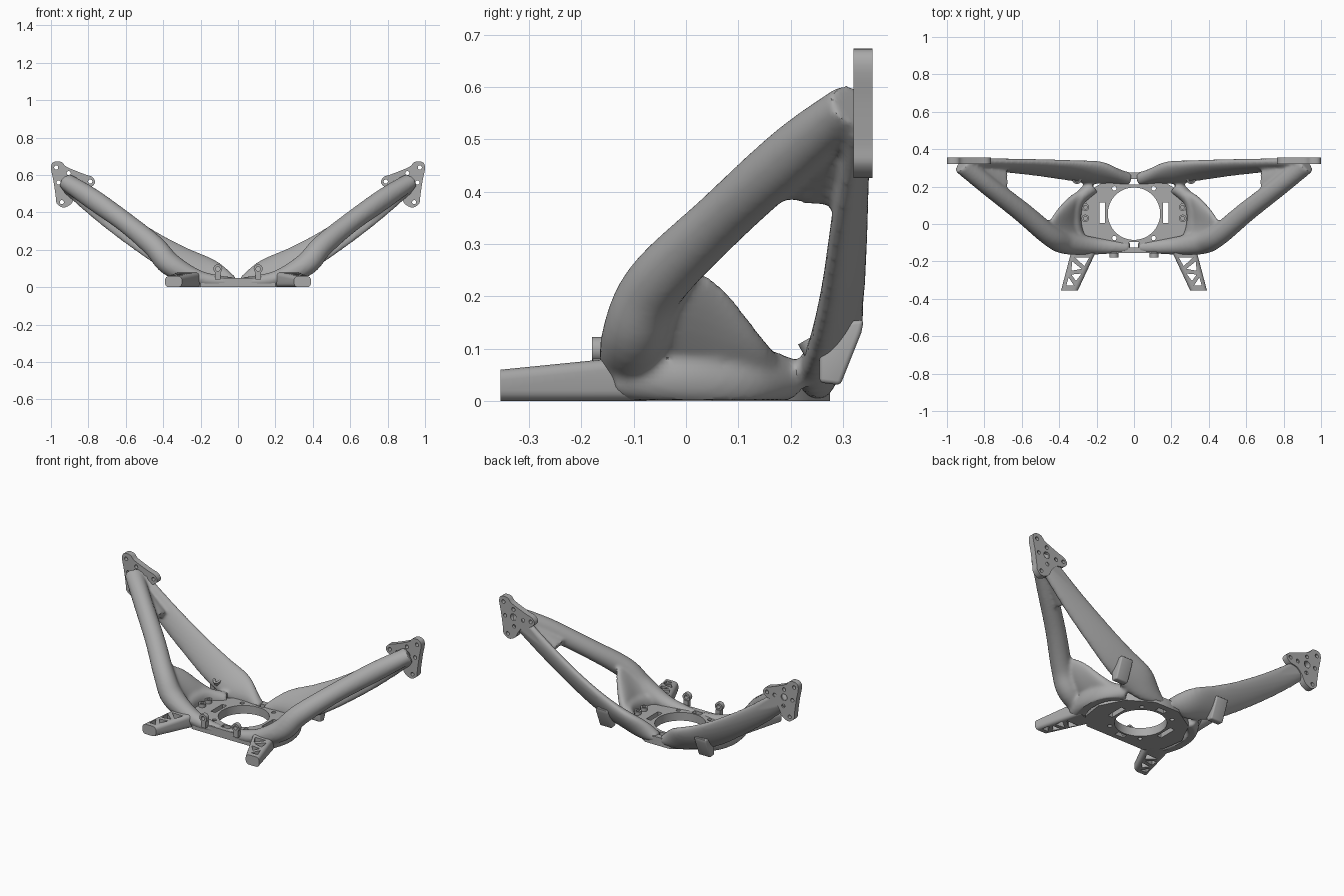
import bpy
import bmesh
from math import cos, sin, pi, radians
from mathutils import Vector, Matrix

old = bpy.data.objects.get("Cube")
if old:
    bpy.data.objects.remove(old, do_unlink=True)

# Material
grey = bpy.data.materials.new("plain grey")
grey.use_nodes = True
colour = (0.4, 0.4, 0.4, 1)
grey.diffuse_color = colour
grey.node_tree.nodes["Principled BSDF"].inputs["Base Color"].default_value = colour


# Helpers
def spline(points, steps, closed=False):
    """Smooth curve through points of any dimension."""
    pts = [Vector(p) for p in points]
    count = len(pts)

    def at(i):
        return pts[i % count] if closed else pts[min(max(i, 0), count - 1)]

    out = []
    for i in range(count if closed else count - 1):
        a, b, c, d = at(i - 1), at(i), at(i + 1), at(i + 2)
        for s in range(steps):
            t = s / steps
            out.append((b * 2 + (c - a) * t + (a * 2 - b * 5 + c * 4 - d) * t * t
                        + (b * 3 - a - c * 3 + d) * t * t * t) / 2)
    return out if closed else out + [pts[-1]]


def circle(x, y, radius, sides=24):
    angles = [2 * pi * i / sides for i in range(sides)]
    return [(x + radius * cos(a), y + radius * sin(a)) for a in angles]


def rectangle(x, y, width, depth):
    w, d = width / 2, depth / 2
    return [(x - w, y - d), (x + w, y - d), (x + w, y + d), (x - w, y + d)]


def add_prism(bm, outline, low, high, axis):
    """Extrude a flat outline along one world axis."""
    def place(p, t):
        co = list(p)
        co.insert(axis, t)
        return bm.verts.new(co)

    skin(bm, [[place(p, t) for p in outline] for t in (low, high)])


def skin(bm, rings):
    sides = len(rings[0])
    for a, b in zip(rings, rings[1:]):
        for i in range(sides):
            j = (i + 1) % sides
            bm.faces.new((a[i], a[j], b[j], b[i]))
    bm.faces.new(rings[0])
    bm.faces.new(rings[-1])


def add_loft(bm, sections):
    """Skin ellipses given as centre and two half axes."""
    skin(bm, [[bm.verts.new(centre + u * x + v * y) for x, y in circle(0, 0, 1)]
              for centre, u, v in sections])


def add_tube(bm, stations):
    """Loft along a path of x, y, z, half width, half height, roll in degrees."""
    path = spline(stations, 6)
    sections = []
    for i, p in enumerate(path):
        before, after = path[max(i - 1, 0)], path[min(i + 1, len(path) - 1)]
        along = (Vector(after[:3]) - Vector(before[:3])).normalized()
        side = along.cross(Vector((0, 0, 1))).normalized()
        side.rotate(Matrix.Rotation(radians(-p[5]), 3, along))
        sections.append((Vector(p[:3]), side * p[3], side.cross(along) * p[4]))
    add_loft(bm, sections)


def add_web(bm, stations, thickness):
    """Loft a thin skin between two edges, given as pairs of points."""
    path = spline(stations, 5)
    sections = []
    for i, p in enumerate(path):
        along = path[min(i + 1, len(path) - 1)] - path[max(i - 1, 0)]
        low, high = Vector(p[:3]), Vector(p[3:])
        u = (high - low) / 2
        sections.append(((low + high) / 2, u, Vector(along[3:]).cross(u).normalized() * thickness))
    add_loft(bm, sections)


def make_object(name, bm):
    bmesh.ops.recalc_face_normals(bm, faces=bm.faces)
    mesh = bpy.data.meshes.new(name)
    bm.to_mesh(mesh)
    bm.free()
    mesh.materials.append(grey)
    obj = bpy.data.objects.new(name, mesh)
    bpy.context.collection.objects.link(obj)
    return obj


def prism(name, outline, low, high, axis):
    bm = bmesh.new()
    add_prism(bm, outline, low, high, axis)
    return make_object(name, bm)


def modify(obj, kind, **settings):
    bpy.context.view_layer.objects.active = obj
    mod = obj.modifiers.new(kind.lower(), kind)
    for key, value in settings.items():
        setattr(mod, key, value)
    bpy.ops.object.modifier_apply(modifier=mod.name)


def cut(obj, outlines, low, high, axis):
    bm = bmesh.new()
    for outline in outlines:
        add_prism(bm, outline, low, high, axis)
    cutter = make_object("cutter", bm)
    cutter.hide_render = True
    modify(obj, "BOOLEAN", operation="DIFFERENCE", solver="EXACT", object=cutter)
    bpy.data.objects.remove(cutter, do_unlink=True)


def finish(obj, mirrored=True):
    if mirrored:
        modify(obj, "MIRROR", use_mirror_merge=False)
    bpy.ops.object.select_all(action="DESELECT")
    obj.select_set(True)
    bpy.context.view_layer.objects.active = obj
    bpy.ops.object.shade_smooth_by_angle(angle=radians(35))


# Blended body: front arm, slanted rear arm, side rail, side web and arm-tip web
hole_y, hole_radius = 0.055, 0.14
bm = bmesh.new()
add_tube(bm, [(.02, -.125, .028, .03, .024, 0), (.2, -.118, .045, .045, .042, 0), (.36, -.1, .12, .062, .062, 0),
              (.45, -.06, .22, .058, .06, 0), (.6, .065, .345, .055, .054, 0), (.78, .205, .473, .052, .056, 0),
              (.92, .32, .565, .052, .045, 0)])
add_tube(bm, [(.02, .24, .028, .035, .026, 0), (.17, .27, .085, .04, .085, 35), (.33, .287, .15, .034, .09, 32),
              (.5, .302, .25, .03, .08, 28), (.7, .315, .39, .028, .068, 22), (.9, .33, .55, .028, .055, 10)])
add_tube(bm, [(.29, -.13, .045, .05, .045, 0), (.32, 0, .05, .04, .058, 0), (.3, .12, .05, .035, .058, 0),
              (.22, .2, .04, .04, .04, 0)])
add_web(bm, [(.22, -.12, .03, .42, -.08, .2), (.28, -.03, .03, .46, -.02, .26), (.29, .06, .03, .42, .06, .225),
             (.27, .13, .03, .36, .13, .14), (.22, .18, .02, .29, .18, .075)], 0.026)
add_web(bm, [(.69, .15, .41, .69, .31, .385), (.8, .225, .485, .8, .32, .465), (.92, .3, .57, .9, .33, .55)], 0.03)
body = make_object("arm_body", bm)
modify(body, "MIRROR", use_mirror_merge=False)
modify(body, "REMESH", mode="VOXEL", voxel_size=0.009)
modify(body, "SMOOTH", factor=0.5, iterations=8)
for v in body.data.vertices:
    # Keep the underside flat and the central opening clear
    v.co.z = max(v.co.z, 0.002)
    v.co.y = min(v.co.y, 0.35)
    radial = Vector((v.co.x, v.co.y - hole_y))
    if 0 < radial.length < hole_radius + 0.003:
        radial = radial.normalized() * (hole_radius + 0.003)
        v.co.x, v.co.y = radial.x, radial.y + hole_y
finish(body, mirrored=False)

# Base plate with central opening, slots and bolt holes
half = [(.2, -.155), (.27, -.08), (.29, .05), (.22, .19), (.08, .275)]
base = prism("base_plate", half + [(-x, y) for x, y in reversed(half)], 0, 0.05, 2)
holes = [circle(0, hole_y, hole_radius, 64), rectangle(0, .225, .055, .03), rectangle(0, -.11, .055, .03)]
for side in (-1, 1):
    holes.append(rectangle(side * 0.17, 0.06, 0.03, 0.11))
    holes += [circle(side * 0.105, y, 0.012) for y in (-.075, .19)]
cut(base, holes, -0.1, 0.2, 2)
finish(base, mirrored=False)

# Front legs: tapered, rounded bars with truss openings
bm = bmesh.new()
add_prism(bm, [(.3, -.355), (.39, -.355), (.315, -.07), (.19, -.12)], 0, 1, 2)
for v in bm.verts:
    v.co.z *= 0.095 + 0.1 * v.co.y
long_edges = [e for e in bm.edges if abs(e.verts[0].co.y - e.verts[1].co.y) > 0.1]
bmesh.ops.bevel(bm, geom=long_edges, offset=0.02, segments=4, profile=0.5, affect="EDGES")
leg = make_object("front_leg", bm)
cut(leg, [[(.24, -.18), (.315, -.18), (.265, -.225)], [(.33, -.2), (.335, -.25), (.28, -.24)],
          [(.28, -.265), (.335, -.27), (.31, -.305)], [(.35, -.285), (.362, -.33), (.32, -.33)]], -0.1, 0.2, 2)
finish(leg)

# Three-cornered mounting plates at the arm tips
corners = spline([(.945, .67), (.985, .67), (1, .64), (.987, .57), (.975, .49), (.97, .45), (.935, .426),
                  (.892, .445), (.87, .485), (.837, .52), (.79, .533), (.764, .56), (.78, .59), (.82, .604),
                  (.874, .625), (.92, .646)], 4, closed=True)
mount = prism("mounting_plate", [(min(p.x, 1), p.y) for p in corners], 0.32, 0.356, 1)
bolts = [(.972, .64), (.905, .61), (.79, .565), (.96, .56), (.84, .56), (.9, .51), (.942, .455)]
cut(mount, [circle(x, z, 0.011) for x, z in bolts] + [circle(.905, .563, .02)], 0.2, 0.5, 1)
finish(mount)

# Rear lugs below the rear arms
lug = prism("rear_lug", [(.255, .035), (.295, .03), (.335, .13), (.34, .155), (.29, .15), (.255, .1)], 0.29, 0.37, 0)
modify(lug, "BEVEL", width=0.008, segments=3)
finish(lug)


# Bored bosses: front eyelets, inner standoffs and tilted rear bosses
def boss(name, radius, length, place, tilt):
    obj = prism(name, circle(0, 0, radius), 0, length, 2)
    cut(obj, [circle(0, 0, radius / 2)], -1, 1, 2)
    obj.data.transform(Matrix.Translation(place) @ Matrix.Rotation(radians(tilt), 4, "X"))
    finish(obj)


boss("front_eyelet", 0.024, 0.025, (.108, -.155, .098), 90)
boss("rear_boss", 0.024, 0.04, (.305, .255, .085), 30)
for y in (.03, .09):
    boss("inner_standoff", 0.02, 0.04, (.26, y, .03), 0)
finish(prism("eyelet_foot", rectangle(.108, .06, .03, .04), -.178, -.15, 1))
